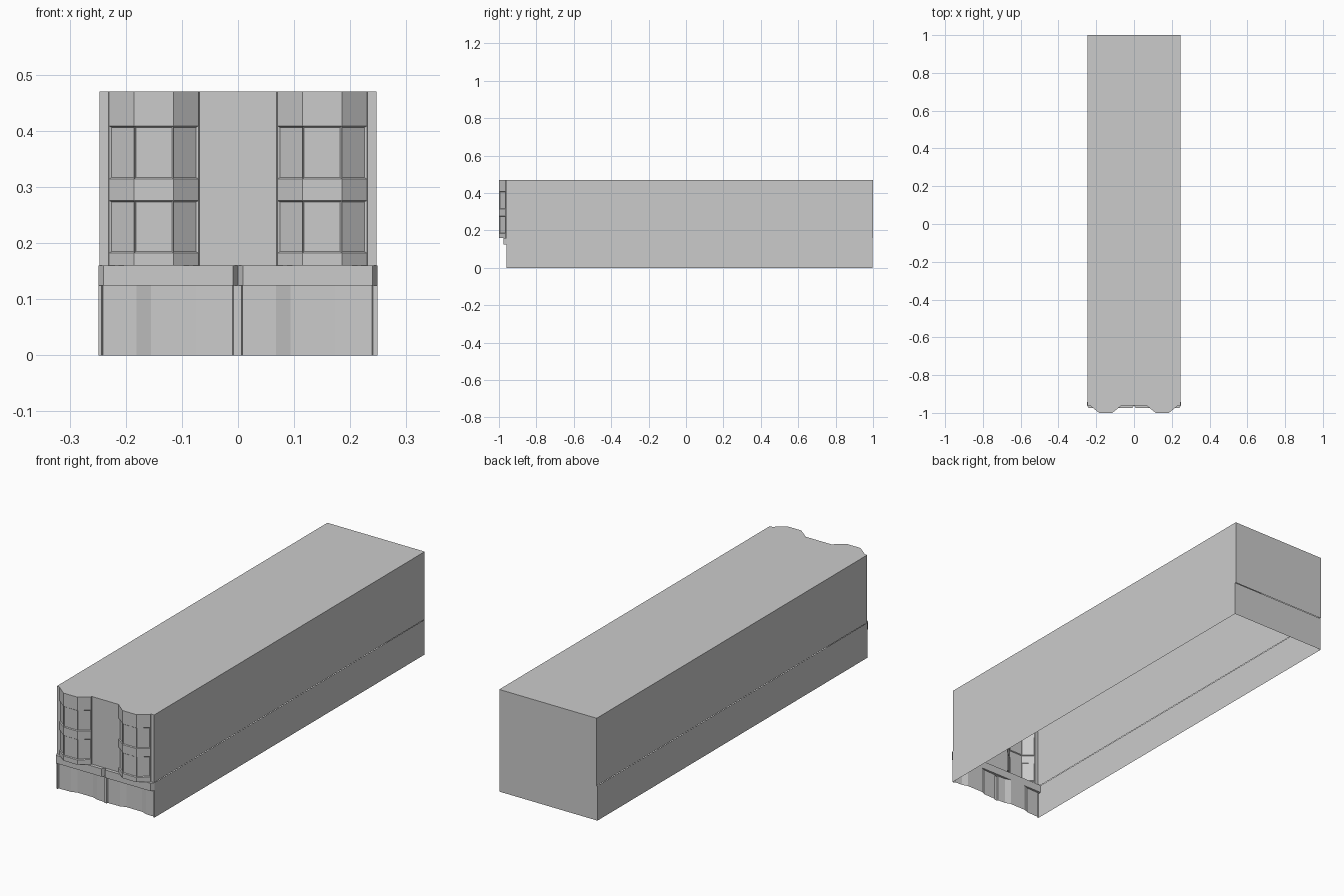
import bpy, bmesh

if "Cube" in bpy.data.objects:
    bpy.data.objects.remove(bpy.data.objects["Cube"])

FRONT, BACK = -0.96, 1.0


def finish(bm, name):
    mesh = bpy.data.meshes.new(name)
    bm.to_mesh(mesh)
    bm.free()
    obj = bpy.data.objects.new(name, mesh)
    bpy.context.collection.objects.link(obj)
    return obj


def wall(bm, path, z0, z1, closed=False, levels=()):
    """Vertical sheet along a counter-clockwise plan path; returns vertex rings."""
    zs = [z0, *levels, z1]
    rings = [[bm.verts.new((x, y, z)) for x, y in path] for z in zs]
    n = len(path)
    grid = []
    for a, b in zip(rings, rings[1:]):
        grid.append([bm.faces.new((a[i], a[(i + 1) % n], b[(i + 1) % n], b[i]))
                     for i in range(n if closed else n - 1)])
    return rings, grid


def bay(cx):
    return [(cx - 0.08, FRONT - 0.004), (cx - 0.035, -1.0),
            (cx + 0.035, -1.0), (cx + 0.08, FRONT - 0.004)]


# Upper storeys: open-bottomed shell with two three-sided bays
W = 0.247
plan = [(-W, FRONT), (-0.231, FRONT), *bay(-0.15), (-0.069, FRONT),
        (0.069, FRONT), *bay(0.15), (0.231, FRONT), (W, FRONT), (W, BACK), (-W, BACK)]
bm = bmesh.new()
rings, grid = wall(bm, plan, 0.16, 0.47, True, (0.182, 0.276, 0.314, 0.409))
bm.faces.new(rings[-1])
for first in (1, 7):
    bm.faces.new(rings[0][first:first + 6][::-1])
# recessed windows on every bay facet
windows = [grid[row][i] for row in (1, 3) for i in (2, 3, 4, 8, 9, 10)]
bm.normal_update()
bmesh.ops.inset_individual(bm, faces=windows, thickness=0.004, depth=-0.004)
finish(bm, "upper_storeys")

# Ground floor side and back walls, slightly wider than the storeys above
bm = bmesh.new()
S = 0.249
wall(bm, [(S, FRONT), (S, BACK - 0.003), (-S, BACK - 0.003), (-S, FRONT)], 0.0, 0.16)
finish(bm, "ground_floor_walls")

# Ground floor fronts: shallow recess with canted sides, and a cornice over each
for x0, side in ((-S, "left"), (0.0, "right")):
    bm = bmesh.new()
    profile = [(0, FRONT), (0.006, FRONT), (0.008, -0.954), (0.068, -0.952),
               (0.094, -0.943), (0.174, -0.943), (0.200, -0.952),
               (0.239, -0.954), (0.241, FRONT), (S, FRONT)]
    wall(bm, [(x0 + x, y) for x, y in profile], 0.0, 0.125)
    finish(bm, side + "_ground_floor_front")

    bm = bmesh.new()
    outline = [(0, FRONT), (0.009, -0.975), (0.240, -0.975), (S, FRONT),
               (S, -0.943), (0, -0.943)]
    rings, _ = wall(bm, [(x0 + x, y) for x, y in outline], 0.124, 0.16, True)
    bm.faces.new(rings[-1])
    bm.faces.new(rings[0][::-1])
    finish(bm, side + "_cornice")
